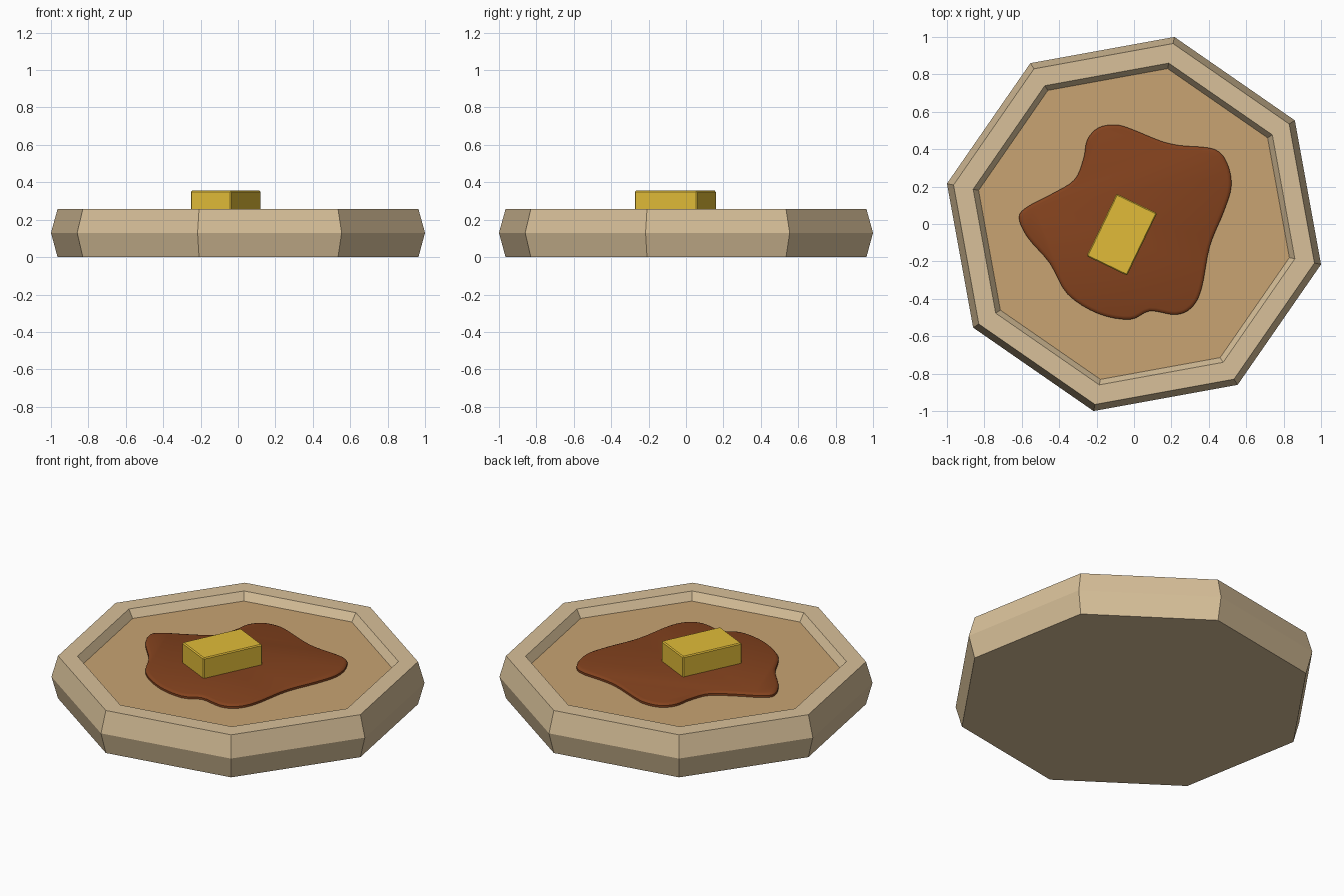
import bpy, bmesh, math
from mathutils import Vector

if "Cube" in bpy.data.objects:
    bpy.data.objects.remove(bpy.data.objects["Cube"])


def material(name, color):
    m = bpy.data.materials.new(name)
    m.diffuse_color = (*color, 1)
    m.use_nodes = True
    m.node_tree.nodes["Principled BSDF"].inputs["Base Color"].default_value = m.diffuse_color
    return m


def ring_solid(name, rings, mats, top_mat=0):
    """Skin a stack of equal-length point rings and cap both ends."""
    bm = bmesh.new()
    loops = [[bm.verts.new(p) for p in ring] for ring in rings]
    n = len(loops[0])
    for a, b in zip(loops, loops[1:]):
        for i in range(n):
            j = (i + 1) % n
            bm.faces.new((a[i], a[j], b[j], b[i]))
    bm.faces.new(loops[0][::-1])
    bm.faces.new(loops[-1]).material_index = top_mat
    bmesh.ops.recalc_face_normals(bm, faces=bm.faces)
    mesh = bpy.data.meshes.new(name)
    bm.to_mesh(mesh)
    bm.free()
    obj = bpy.data.objects.new(name, mesh)
    bpy.context.collection.objects.link(obj)
    for m in mats:
        mesh.materials.append(m)
    return obj


crust = material("crust", (0.69, 0.53, 0.32))
crumb = material("crumb", (0.58, 0.37, 0.17))
syrup_mat = material("syrup", (0.23, 0.055, 0.013))
butter_mat = material("butter", (0.75, 0.50, 0.04))

# Eight-sided pancake with a raised rim and a sunken top
profile = [(0.987, 0), (1.023, 0.13), (0.987, 0.257), (0.88, 0.257), (0.85, 0.21)]
angles = [math.radians(-12.2 + 45 * k) for k in range(8)]
ring_solid("pancake",
           [[(r * math.cos(a), r * math.sin(a), z) for a in angles] for r, z in profile],
           [crust, crumb], top_mat=1)

# Syrup puddle: smooth closed outline, listed counter-clockwise
outline = [Vector(p) for p in (
    (-.10, .53), (-.19, .515), (-.25, .45), (-.27, .35), (-.32, .235), (-.45, .155),
    (-.565, .095), (-.615, .037), (-.57, -.07), (-.45, -.21), (-.355, -.375),
    (-.19, -.48), (-.02, -.51), (.085, -.465), (.22, -.485), (.305, -.45),
    (.36, -.35), (.405, -.12), (.48, .065), (.52, .2), (.50, .32), (.43, .40),
    (.245, .42), (.14, .445), (-.02, .51))]
pts = []
n = len(outline)
for i in range(n):
    a, b, c, d = (outline[(i + k) % n] for k in (-1, 0, 1, 2))
    for t in (0, 0.25, 0.5, 0.75):
        pts.append(0.5 * (2 * b + (c - a) * t + (2 * a - 5 * b + 4 * c - d) * t ** 2
                          + (3 * b - a - 3 * c + d) * t ** 3))


def inset(points, dist, z):
    out = []
    for i, p in enumerate(points):
        t = (points[(i + 1) % len(points)] - points[i - 1]).normalized()
        out.append((p.x - t.y * dist, p.y + t.x * dist, z))
    return out


syrup = ring_solid("syrup", [inset(pts, d, z) for d, z in
                             ((0, 0.205), (0, 0.222), (0.006, 0.229), (0.018, 0.233))],
                   [syrup_mat])
bpy.context.view_layer.objects.active = syrup
syrup.select_set(True)
bpy.ops.object.shade_smooth_by_angle(angle=math.radians(40))

# Butter pat with a slim bevel
bpy.ops.mesh.primitive_cube_add(size=1, location=(-0.065, -0.057, 0.29))
butter = bpy.context.object
butter.name = "butter"
butter.scale = (0.37, 0.24, 0.13)
butter.rotation_euler.z = math.radians(64.3)
bpy.ops.object.transform_apply(location=False, rotation=False, scale=True)
bevel = butter.modifiers.new("bevel", "BEVEL")
bevel.width = 0.006
bevel.segments = 1
butter.data.materials.append(butter_mat)
